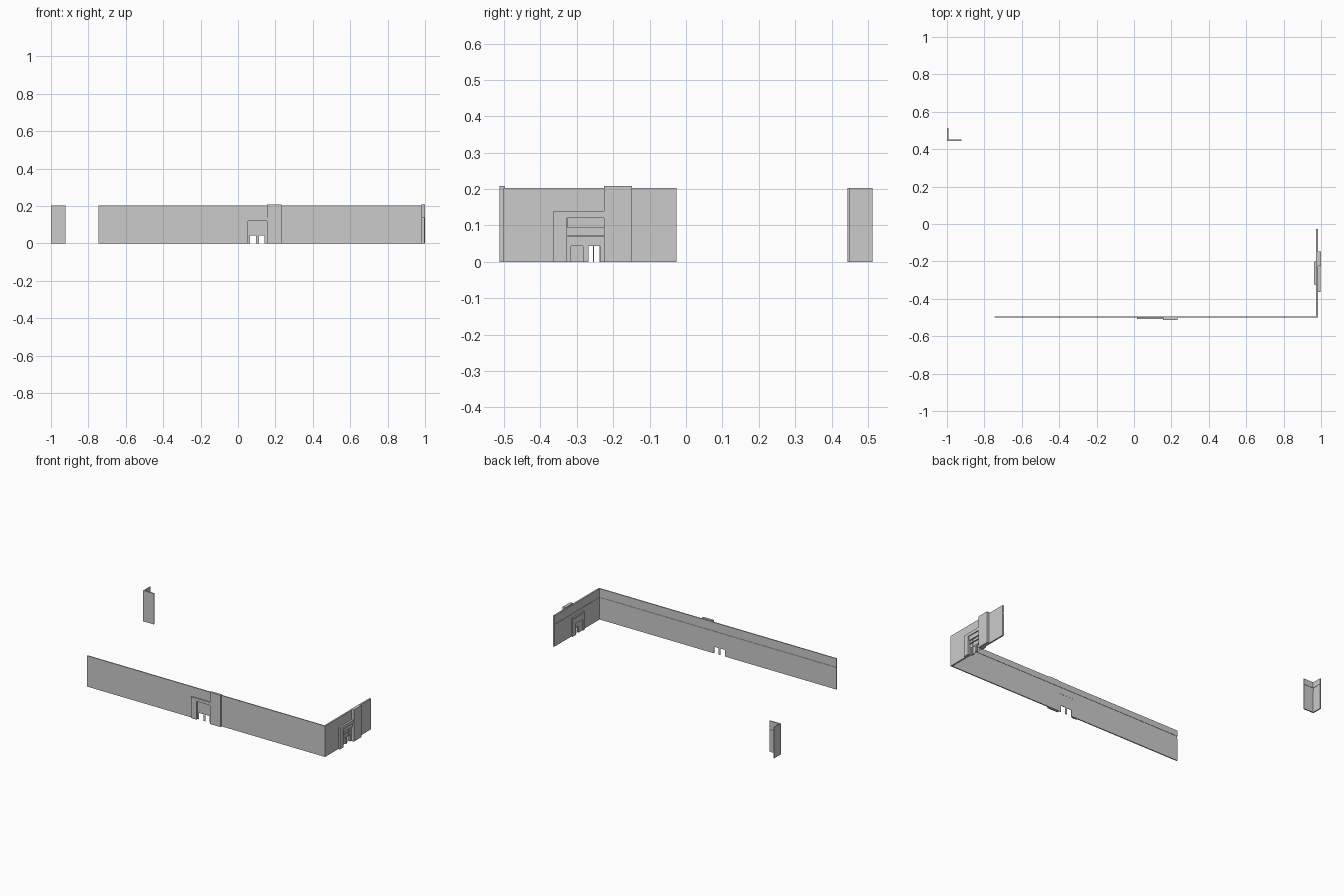
import bpy, bmesh

if "Cube" in bpy.data.objects:
    bpy.data.objects.remove(bpy.data.objects["Cube"])

H = 0.203          # wall height
TOWER_H = 0.209


def front(u, d, z):
    return (u, -0.501 - d, z)


def right(u, d, z):
    return (0.984 + d, u, z)


def plate(name, place, pts, d0, d1):
    """Extrude a (u, z) outline through the wall depth d0..d1."""
    bm = bmesh.new()
    a = [bm.verts.new(place(u, d0, z)) for u, z in pts]
    b = [bm.verts.new(place(u, d1, z)) for u, z in pts]
    n = len(pts)
    bm.faces.new(a)
    bm.faces.new(b[::-1])
    for i in range(n):
        j = (i + 1) % n
        bm.faces.new((a[i], b[i], b[j], a[j]))
    bmesh.ops.recalc_face_normals(bm, faces=bm.faces)
    me = bpy.data.meshes.new(name)
    bm.to_mesh(me)
    bm.free()
    ob = bpy.data.objects.new(name, me)
    bpy.context.collection.objects.link(ob)
    return ob


def block(name, place, u0, u1, z0, z1, d0, d1):
    return plate(name, place, [(u0, z0), (u1, z0), (u1, z1), (u0, z1)], d0, d1)


def notched(u0, u1, z1, holes):
    """Rectangle outline with (left, right, top) openings cut from the ground."""
    pts = [(u0, z1), (u0, 0)]
    for a, b, t in holes:
        pts += [(a, 0), (a, t), (b, t), (b, 0)]
    return pts + [(u1, 0), (u1, z1)]


def cut(ob, cutter):
    cutter.hide_render = True
    cutter.hide_viewport = True
    m = ob.modifiers.new("groove", 'BOOLEAN')
    m.operation = 'DIFFERENCE'
    m.solver = 'EXACT'
    m.object = cutter


def wall(name, place, u0, u1, portal, thick):
    """Wall with a portal opening and a shallow groove along its inner face."""
    ob = plate(name, place,
               notched(u0, u1, H, [(portal + .037, portal + .139, .12)]), -thick, 0)
    cut(ob, block(name + "_groove_cutter", place, u0 - .1, u1 + .1,
                  .145, .165, -thick - .01, -thick + .002))


def entrance(side, place, u, depth):
    """Tower pier, angular portal frame, and recessed door panel."""
    block(side + "_tower", place, u + .139, u + .216, 0, TOWER_H, -.004, depth)
    plate(side + "_portal_frame", place,
          [(u, 0), (u + .037, 0), (u + .037, .12), (u + .139, .12),
           (u + .139, .14), (u, .14)], -.001, depth - .004)
    plate(side + "_door_panel", place,
          notched(u + .037, u + .139, .12,
                  [(u + .048, u + .081, .043), (u + .096, u + .127, .043)]), -.006, -.003)
    # Slim glazing bars above the doors
    for k in range(1, 4):
        x = u + .037 + k * .0255
        block(side + "_glazing_bar", place, x - .0006, x + .0006, .045, .12, -.0035, -.002)
    block(side + "_door_head", place, u + .037, u + .139, .045, .048, -.0035, -.002)


# Long front wall and entrance
wall("front_wall", front, -.747, .9755, .016, .007)
entrance("front", front, .016, .012)
for x in (.337, .775):
    block("wall_joint", front, x - .001, x + .001, 0, H, -.0005, .0008)

# Short right wall and entrance
wall("right_wall", right, -.501, -.026, -.364, .010)
entrance("right", right, -.364, .016)
block("right_upper_band", right, -.325, -.225, .093, .12, -.004, .006)
block("right_lower_band", right, -.325, -.225, .070, .074, -.004, .003)

# Inner side of the right entrance
plate("inner_portal", right,
      notched(-.325, -.2, .12, [(-.310, -.236, .074)]), -.019, -.009)
plate("inner_door_panel", right,
      notched(-.310, -.236, .074, [(-.268, -.2555, .043), (-.2525, -.238, .043)]),
      -.014, -.011)
block("inner_canopy", right, -.322, -.203, .093, .115, -.021, -.018)

# Detached corner wall as one L-shaped prism
def plan(u, d, z):
    return (u, z, d)

corner = plate("corner_wall", plan,
               [(-1, .444), (-.923, .444), (-.923, .451), (-.993, .451),
                (-.993, .512), (-1, .512)], 0, H)
cut(corner, plate("corner_groove_cutter", plan,
                  [(-.995, .449), (-.8, .449), (-.8, .6), (-.995, .6)], .145, .165))
